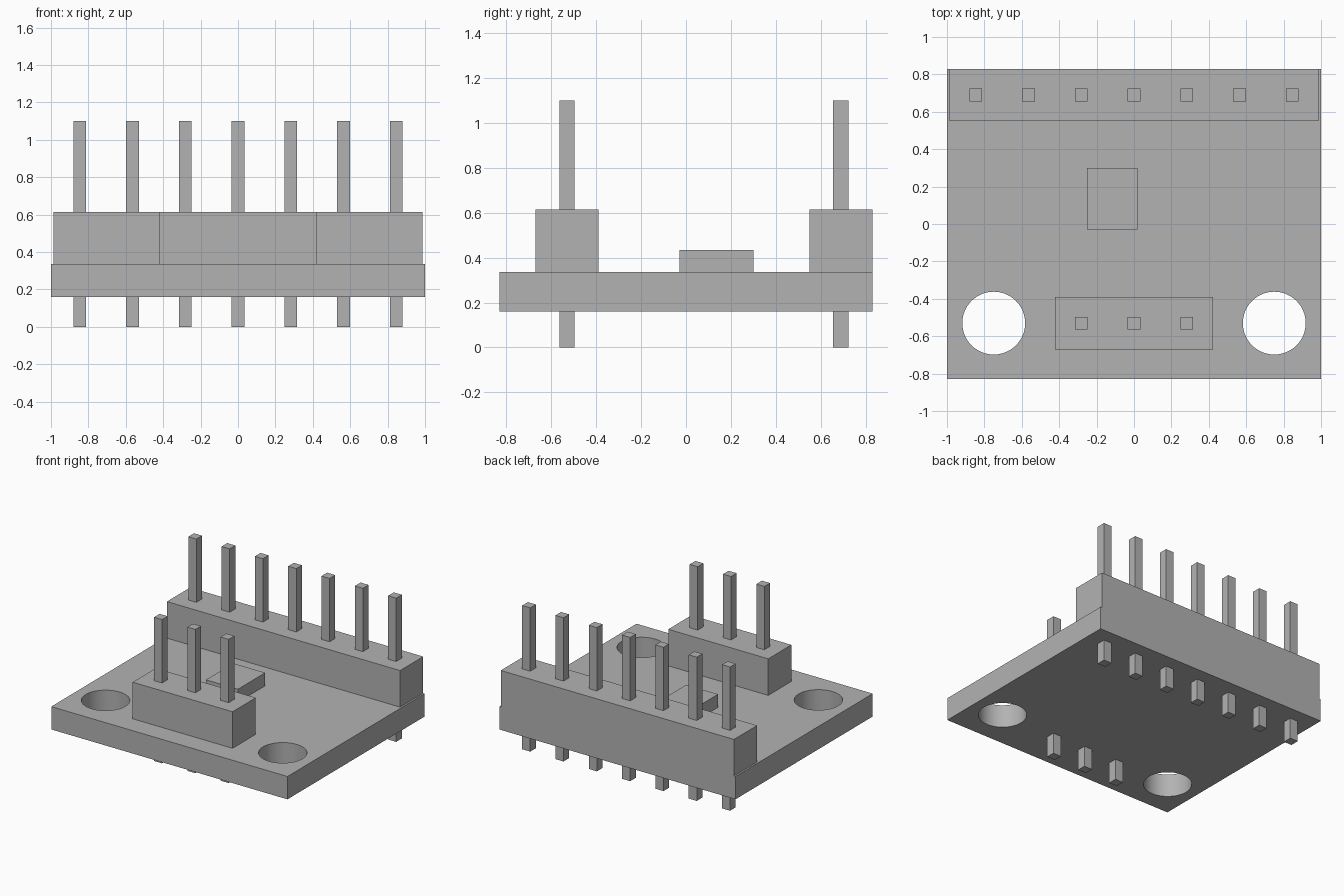
import bpy
import bmesh
from mathutils import Matrix, Vector

if "Cube" in bpy.data.objects:
    bpy.data.objects.remove(bpy.data.objects["Cube"])

grey = bpy.data.materials.new("plain grey")
grey.use_nodes = True
colour = (0.45, 0.45, 0.45, 1)
grey.diffuse_color = colour
grey.node_tree.nodes["Principled BSDF"].inputs["Base Color"].default_value = colour

BOARD_BOTTOM, BOARD_TOP = 0.16, 0.335
HEADER_TOP, PIN_TOP = 0.615, 1.1
PITCH, PIN_WIDTH = 0.282, 0.068


def finish(name, bm):
    mesh = bpy.data.meshes.new(name)
    bm.to_mesh(mesh)
    bm.free()
    mesh.materials.append(grey)
    obj = bpy.data.objects.new(name, mesh)
    bpy.context.collection.objects.link(obj)
    return obj


def box(name, low, high):
    low, high = Vector(low), Vector(high)
    bm = bmesh.new()
    place = Matrix.Translation((low + high) / 2) @ Matrix.Diagonal((high - low).to_4d())
    bmesh.ops.create_cube(bm, size=1, matrix=place)
    return finish(name, bm)


def pin_header(name, count, y):
    # Plastic strip with a row of square pins running through the board
    half = count * PITCH / 2
    box(name + "_strip", (-half, y - 0.14, BOARD_TOP), (half, y + 0.14, HEADER_TOP))
    w = PIN_WIDTH / 2
    for i in range(count):
        x = (i - (count - 1) / 2) * PITCH
        box(f"{name}_pin_{i + 1}", (x - w, y - w, 0), (x + w, y + w, PIN_TOP))


# Circuit board with two mounting holes
board = box("circuit_board", (-1, -0.83, BOARD_BOTTOM), (1, 0.83, BOARD_TOP))
bm = bmesh.new()
for side in (-1, 1):
    bmesh.ops.create_cone(bm, cap_ends=True, segments=64, radius1=0.168, radius2=0.168,
                          depth=1, matrix=Matrix.Translation((side * 0.75, -0.53, 0.25)))
cutter = finish("mounting_hole_cutter", bm)
cutter.hide_render = True
cut = board.modifiers.new("mounting_holes", "BOOLEAN")
cut.operation = "DIFFERENCE"
cut.solver = "EXACT"
cut.object = cutter
bpy.context.view_layer.objects.active = board
board.select_set(True)
bpy.ops.object.modifier_apply(modifier=cut.name)
bpy.data.objects.remove(cutter)
bpy.ops.object.shade_smooth_by_angle()

# Headers and chip
pin_header("rear_header", 7, 0.69)
pin_header("front_header", 3, -0.53)
box("chip", (-0.25, -0.03, BOARD_TOP), (0.02, 0.3, 0.435))
